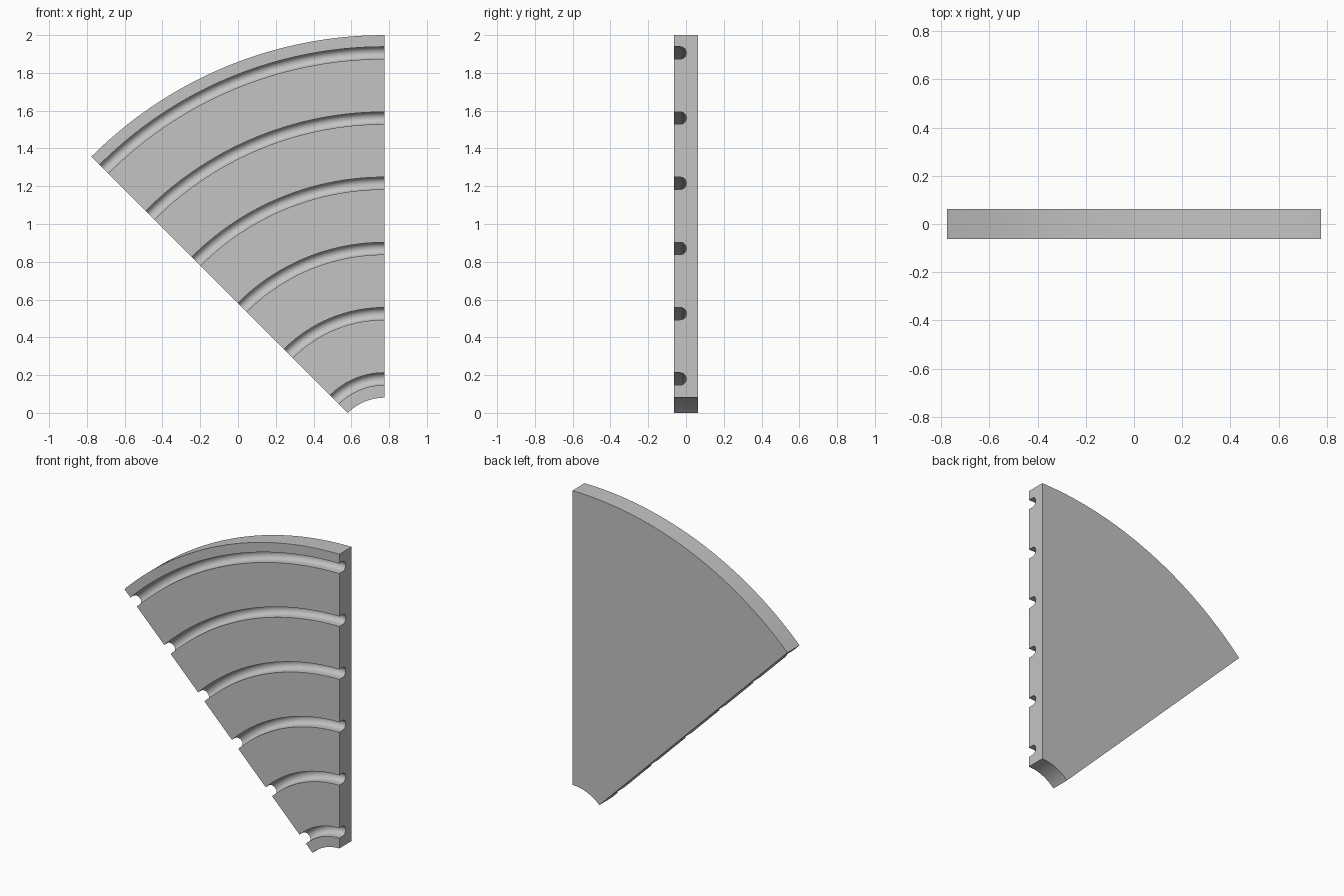
import bpy, bmesh
from math import sin, cos, pi, radians

cube = bpy.data.objects.get("Cube")
if cube:
    bpy.data.objects.remove(cube, do_unlink=True)

# Main dimensions
INNER = 2 / (8 - cos(pi / 4))
OUTER = 8 * INNER
HALF_DEPTH = 0.063
GROOVE_RADIUS = 0.0325
FIRST_GROOVE, GROOVE_STEP, GROOVES = 0.374, 0.3452, 6
SWEEP, STEPS, ROUND_STEPS = radians(45), 40, 12
PIVOT_X = OUTER * sin(SWEEP) / 2
PIVOT_Z = 2 - OUTER


def groove_profile(centre):
    """U-shaped channel cut into the front, as (radius, y) points."""
    floor_y = -HALF_DEPTH + GROOVE_RADIUS
    points = [(centre - GROOVE_RADIUS, -HALF_DEPTH)]
    for i in range(ROUND_STEPS + 1):
        a = pi * i / ROUND_STEPS
        points.append((centre - GROOVE_RADIUS * cos(a),
                       floor_y + GROOVE_RADIUS * sin(a)))
    points.append((centre + GROOVE_RADIUS, -HALF_DEPTH))
    return points


# Radial cross-section: grooved front, flat back
profile = [(INNER, -HALF_DEPTH)]
for n in range(GROOVES):
    profile += groove_profile(FIRST_GROOVE + n * GROOVE_STEP)
profile += [(OUTER, -HALF_DEPTH), (OUTER, HALF_DEPTH), (INNER, HALF_DEPTH)]

# Sweep the cross-section around the pivot and cap both straight ends
bm = bmesh.new()
rings = []
for s in range(STEPS + 1):
    a = SWEEP * s / STEPS
    rings.append([bm.verts.new((PIVOT_X - r * sin(a), y, PIVOT_Z + r * cos(a)))
                  for r, y in profile])
count = len(profile)
for ring, following in zip(rings, rings[1:]):
    for i in range(count):
        j = (i + 1) % count
        bm.faces.new((ring[i], ring[j], following[j], following[i]))
bm.faces.new(rings[0])
bm.faces.new(rings[-1])
bmesh.ops.recalc_face_normals(bm, faces=bm.faces[:])

mesh = bpy.data.meshes.new("grooved_sector_plate")
bm.to_mesh(mesh)
bm.free()
plate = bpy.data.objects.new("grooved_sector_plate", mesh)
bpy.context.collection.objects.link(plate)

# Plain grey material
grey = bpy.data.materials.new("plain_grey")
grey.use_nodes = True
colour = (0.55, 0.55, 0.55, 1)
grey.diffuse_color = colour
for node in grey.node_tree.nodes:
    if node.type == 'BSDF_PRINCIPLED':
        node.inputs["Base Color"].default_value = colour
mesh.materials.append(grey)

# Smooth curved walls, crisp edges
bpy.ops.object.select_all(action='DESELECT')
plate.select_set(True)
bpy.context.view_layer.objects.active = plate
bpy.ops.object.shade_smooth_by_angle(angle=radians(30))
